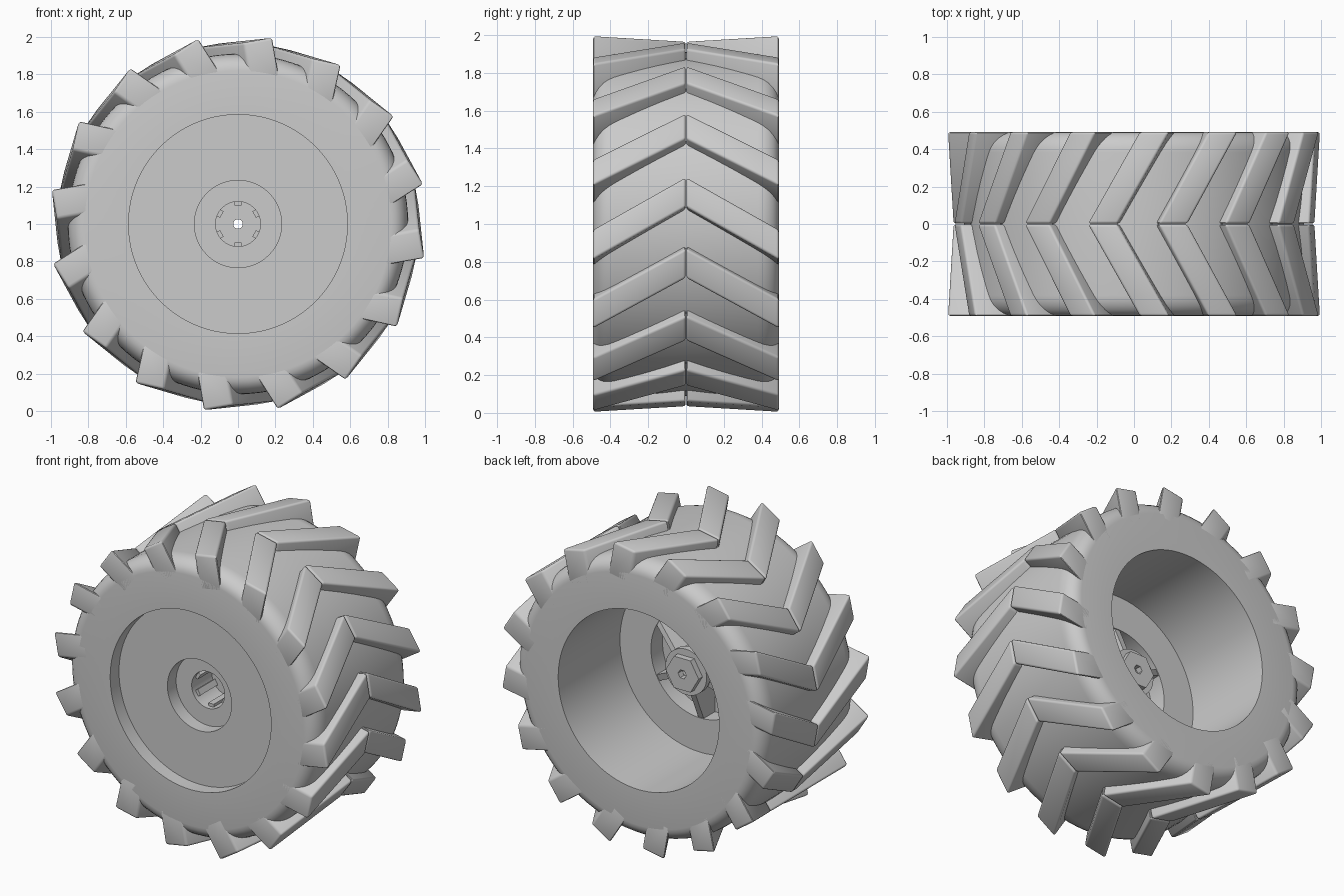
import bpy, bmesh, math
from mathutils import Vector, Matrix

cube = bpy.data.objects.get("Cube")
if cube:
    bpy.data.objects.remove(cube, do_unlink=True)

grey = bpy.data.materials.new("plain grey")
grey.use_nodes = True
COLOUR = (0.6, 0.6, 0.6, 1)
grey.diffuse_color = COLOUR
grey.node_tree.nodes["Principled BSDF"].inputs["Base Color"].default_value = COLOUR

AXLE = Matrix.Translation((0, 0, 1))
HALF = 0.492      # half of the wheel width
LUGS = 16


def finish(name, bm, smooth=True):
    """Turn a bmesh into a named, shaded object lifted to axle height."""
    bmesh.ops.recalc_face_normals(bm, faces=bm.faces)
    bm.transform(AXLE)
    mesh = bpy.data.meshes.new(name)
    bm.to_mesh(mesh)
    bm.free()
    mesh.materials.append(grey)
    obj = bpy.data.objects.new(name, mesh)
    bpy.context.collection.objects.link(obj)
    if smooth:
        bpy.ops.object.select_all(action="DESELECT")
        obj.select_set(True)
        bpy.context.view_layer.objects.active = obj
        bpy.ops.object.shade_smooth_by_angle(angle=math.radians(35))
    return obj


def lathe(name, profile, steps):
    """Revolve a closed (radius, y) profile about the axle."""
    bm = bmesh.new()
    verts = [bm.verts.new((r, y, 0)) for r, y in profile]
    edges = [bm.edges.new((a, b)) for a, b in zip(verts, verts[1:] + verts[:1])]
    bmesh.ops.spin(bm, geom=verts + edges, cent=(0, 0, 0), axis=(0, 1, 0),
                   angle=math.tau, steps=steps)
    bmesh.ops.remove_doubles(bm, verts=bm.verts, dist=1e-4)
    return finish(name, bm)


def prism(bm, lower, upper):
    """Join two matching loops of points into a closed solid."""
    a = [bm.verts.new(p) for p in lower]
    b = [bm.verts.new(p) for p in upper]
    bm.faces.new(a)
    bm.faces.new(b)
    for i in range(len(a)):
        j = (i + 1) % len(a)
        bm.faces.new((a[i], a[j], b[j], b[i]))


# Tyre, front recesses and deep rear cavity as one section
shoulder = []
for i in range(7):
    a = i / 6 * math.pi / 2
    shoulder.append((0.82 + 0.09 * math.sin(a), HALF - 0.11 * (1 - math.cos(a))))
section = [(0.025, -0.10), (0.12, -0.10), (0.12, -0.31), (0.233, -0.31),
           (0.233, -0.40), (0.585, -0.40), (0.585, -HALF)]
section += [(r, -y) for r, y in shoulder] + shoulder[::-1]
section += [(0.585, HALF), (0.585, -0.15), (0.36, -0.15), (0.36, -0.27),
            (0.135, -0.27), (0.135, -0.01), (0.025, -0.01)]
lathe("tyre_and_rim", section, 96)

# Hub end: round flange with a hexagonal nut
lathe("hub_flange", [(0.025, -0.04), (0.15, -0.04), (0.15, 0.0), (0.025, 0.0)], 48)
lathe("hub_nut", [(0.03, -0.02), (0.12, -0.02), (0.12, 0.04), (0.03, 0.04)], 6)

# Sloping ribs between hub and rim
bm = bmesh.new()
rib = [(0.1, -0.28), (0.37, -0.28), (0.37, -0.16), (0.1, -0.04)]
for k in range(6):
    turn = Matrix.Rotation(math.tau * k / 6 + math.radians(30), 3, "Y")
    prism(bm, *[[turn @ Vector((r, y, side)) for r, y in rib]
                for side in (-0.02, 0.02)])
finish("hub_ribs", bm, False)

# Slanted tread lugs, one bar on each side of the centre line
WIDTH, SLANT, BASE = 0.08, -0.277, 0.72
for side, name in ((-1, "front_lugs"), (1, "rear_lugs")):
    bm = bmesh.new()
    for k in range(LUGS):
        turn = Matrix.Rotation(-math.radians(10) - math.tau * k / LUGS, 3, "Y")
        loops = []
        for y, shift, top in ((0.002, 0, 0.968), (HALF, SLANT, 0.949)):
            corners = ((BASE, -WIDTH), (top, -WIDTH), (top, WIDTH), (BASE, WIDTH))
            loops.append([turn @ Vector((h, side * y, shift + w)) for h, w in corners])
        prism(bm, *loops)
    bmesh.ops.bevel(bm, geom=list(bm.edges), offset=0.014, segments=3,
                    profile=0.5, affect="EDGES")
    finish(name, bm)
